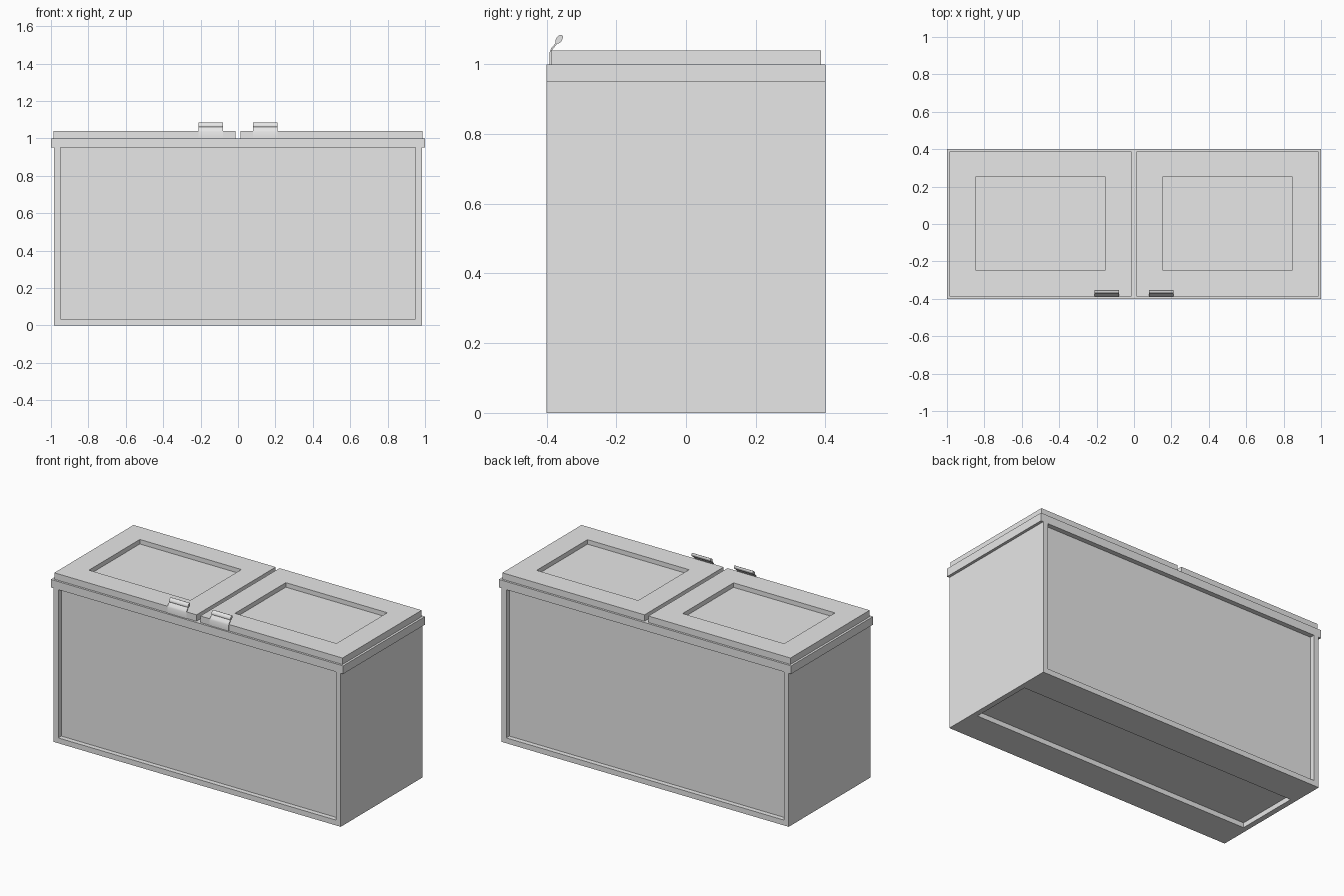
import bpy, bmesh, math
from mathutils import Vector

if "Cube" in bpy.data.objects:
    bpy.data.objects.remove(bpy.data.objects["Cube"])

grey = bpy.data.materials.new("light_grey")
grey.diffuse_color = (0.8, 0.8, 0.8, 1)
grey.use_nodes = True
grey.node_tree.nodes["Principled BSDF"].inputs["Base Color"].default_value = grey.diffuse_color


def finish(name, bm):
    bmesh.ops.recalc_face_normals(bm, faces=bm.faces)
    mesh = bpy.data.meshes.new(name)
    bm.to_mesh(mesh)
    bm.free()
    mesh.materials.append(grey)
    obj = bpy.data.objects.new(name, mesh)
    bpy.context.collection.objects.link(obj)
    return obj


def box(name, x, y, z):
    """Box from (min, max) ranges on each axis."""
    bm = bmesh.new()
    bmesh.ops.create_cube(bm, size=1)
    for v in bm.verts:
        v.co = Vector([(a + b) / 2 + c * (b - a) for (a, b), c in zip((x, y, z), v.co)])
    return finish(name, bm)


def recess(obj, x, y, z):
    """Cut a box-shaped recess into an object."""
    cutter = box("cutter", x, y, z)
    mod = obj.modifiers.new("recess", "BOOLEAN")
    mod.operation = "DIFFERENCE"
    mod.solver = "EXACT"
    mod.object = cutter
    bpy.context.view_layer.objects.active = obj
    bpy.ops.object.modifier_apply(modifier=mod.name)
    bpy.data.objects.remove(cutter)


def extrude_x(name, profiles, x0, x1):
    """Extrude closed (y, z) outlines along x."""
    bm = bmesh.new()
    for outline in profiles:
        face = bm.faces.new([bm.verts.new((x0, y, z)) for y, z in outline])
        ext = bmesh.ops.extrude_face_region(bm, geom=[face])["geom"]
        verts = [g for g in ext if isinstance(g, bmesh.types.BMVert)]
        bmesh.ops.translate(bm, verts=verts, vec=(x1 - x0, 0, 0))
    return finish(name, bm)


# Cabinet with recessed front, back and underside
cabinet = box("cabinet", (-0.983, 0.983), (-0.4, 0.4), (0, 0.95))
recess(cabinet, (-0.95, 0.95), (-0.5, -0.37), (0.033, 1.1))
recess(cabinet, (-0.95, 0.95), (0.37, 0.5), (0.033, 1.1))
recess(cabinet, (-0.95, 0.95), (-0.2, 0.2), (-0.1, 0.03))

# Overhanging rim
box("rim", (-1, 1), (-0.4, 0.4), (0.95, 1.0))

# Handle outline: thin bent sheet and an oval grip
front = [(-0.391, 1.0), (-0.391, 1.036), (-0.387, 1.046), (-0.37, 1.066)]
back = [(-0.366, 1.064), (-0.383, 1.043), (-0.387, 1.034), (-0.387, 1.0)]
grip = []
for i in range(16):
    t = math.tau * i / 16
    a, b = 0.0145 * math.cos(t), 0.0085 * math.sin(t)
    c, s = math.cos(math.radians(55)), math.sin(math.radians(55))
    grip.append((-0.364 + a * c - b * s, 1.072 + a * s + b * c))

for side, sign in (("left", -1), ("right", 1)):
    # Lid with sunken panel
    lid = box("lid_" + side, sorted((sign * 0.013, sign * 0.986)), (-0.387, 0.387), (1.0, 1.04))
    recess(lid, sorted((sign * 0.152, sign * 0.847)), (-0.247, 0.25), (1.012, 1.1))

    # Handle on the front edge of the lid
    x0, x1 = sorted((sign * 0.08, sign * 0.21))
    handle = extrude_x("handle_" + side, [front + back, grip], x0, x1)
    bpy.ops.object.select_all(action="DESELECT")
    handle.select_set(True)
    bpy.context.view_layer.objects.active = handle
    bpy.ops.object.shade_smooth_by_angle(angle=math.radians(50))
